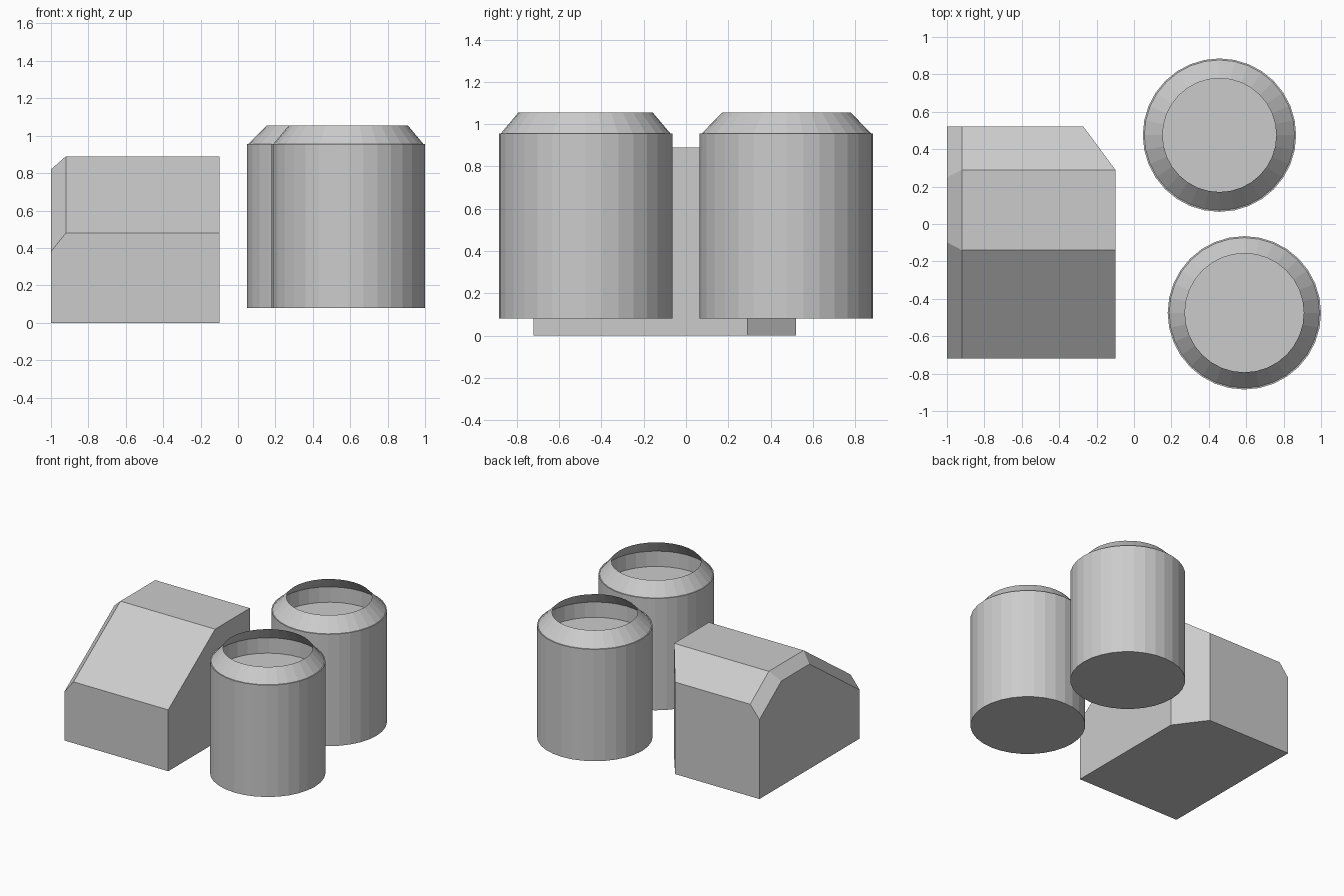
import bpy, bmesh, math
from mathutils import Vector

cube = bpy.data.objects.get("Cube")
if cube:
    bpy.data.objects.remove(cube, do_unlink=True)

grey = bpy.data.materials.new("light_grey")
grey.use_nodes = True
colour = (0.6, 0.6, 0.6, 1)
grey.diffuse_color = colour
grey.node_tree.nodes["Principled BSDF"].inputs["Base Color"].default_value = colour


def add_object(name, bm):
    bmesh.ops.recalc_face_normals(bm, faces=bm.faces)
    mesh = bpy.data.meshes.new(name)
    bm.to_mesh(mesh)
    bm.free()
    mesh.materials.append(grey)
    obj = bpy.data.objects.new(name, mesh)
    bpy.context.collection.objects.link(obj)
    return obj


def slice_off(bm, a, b, c, inside):
    """Cut along the plane through a, b, c, keeping the side that holds inside."""
    a, b, c = Vector(a), Vector(b), Vector(c)
    normal = (b - a).cross(c - a).normalized()
    if normal.dot(inside - a) > 0:
        normal.negate()
    geom = bm.verts[:] + bm.edges[:] + bm.faces[:]
    cut = bmesh.ops.bisect_plane(bm, geom=geom, dist=1e-5, plane_co=a,
                                 plane_no=normal, clear_outer=True)
    edges = [e for e in cut["geom_cut"] if isinstance(e, bmesh.types.BMEdge)]
    bmesh.ops.contextual_create(bm, geom=edges)


# Building: a block with sloped front and back, a cut corner and a bevelled side
bm = bmesh.new()
bmesh.ops.create_cube(bm, size=1)
low, high = Vector((-1, -0.72, 0)), Vector((-0.1, 0.52, 0.89))
for v in bm.verts:
    v.co = [low[i] + (v.co[i] + 0.5) * (high[i] - low[i]) for i in range(3)]
middle = Vector((-0.55, -0.1, 0.2))
front_eave, front_ridge = (-0.92, -0.72, 0.48), (-0.92, -0.14, 0.89)
back_eave, back_ridge = (-0.92, 0.52, 0.72), (-0.92, 0.29, 0.89)
planes = [
    (front_eave, front_ridge, (-0.1, -0.14, 0.89)),       # front slope
    (back_eave, back_ridge, (-0.1, 0.29, 0.89)),          # back slope
    ((-0.27, 0.52, 0), (-0.1, 0.29, 0), (-0.1, 0.29, 1)),  # cut corner
    (front_eave, front_ridge, (-1, -0.72, 0.38)),         # side bevels
    (front_ridge, back_ridge, (-1, 0.25, 0.82)),
    (back_eave, back_ridge, (-1, 0.25, 0.82)),
]
for plane in planes:
    slice_off(bm, *plane, middle)
add_object("building", bm)


# Open tanks: lathed wall, conical collar, hollow inside with a raised floor
def tank(name, x, y, mouth, sides=32):
    profile = [(0, 0.08), (0.41, 0.08), (0.41, 0.955), (0.402, 0.955),
               (mouth, 1.055), (0.397, 0.95), (0.397, 0.83), (0, 0.83)]
    bm = bmesh.new()
    verts = [bm.verts.new((r, 0, z)) for r, z in profile]
    edges = [bm.edges.new(pair) for pair in zip(verts, verts[1:])]
    bmesh.ops.spin(bm, geom=verts + edges, cent=(0, 0, 0), axis=(0, 0, 1),
                   angle=math.tau, steps=sides)
    bmesh.ops.remove_doubles(bm, verts=bm.verts, dist=1e-4)
    bmesh.ops.dissolve_limit(bm, angle_limit=0.01, verts=bm.verts, edges=bm.edges)
    add_object(name, bm).location = (x, y, 0)


tank("back_tank", 0.457, 0.475, 0.304)
tank("front_tank", 0.59, -0.475, 0.318)
